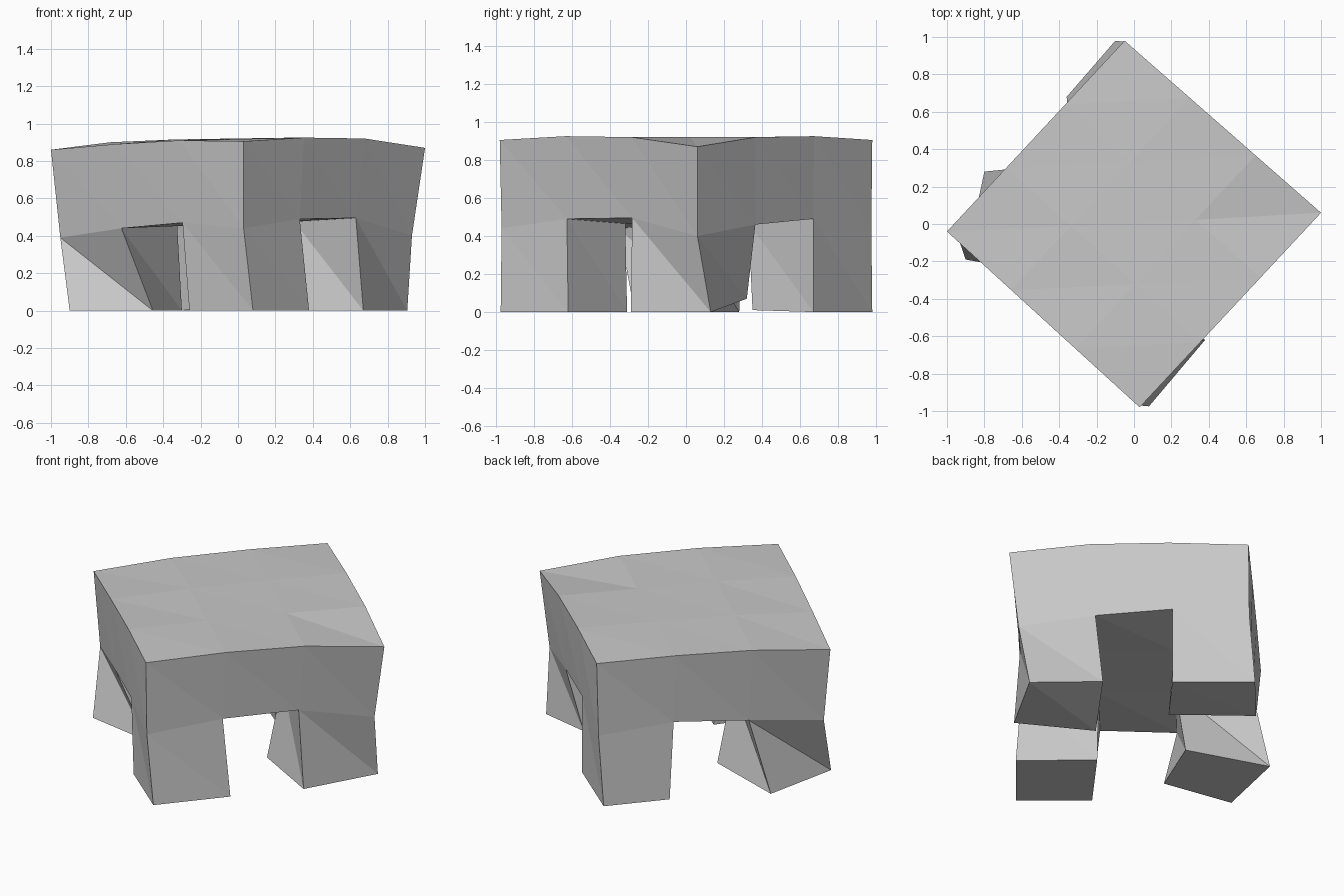
import bpy
import bmesh
from mathutils import Vector

cube = bpy.data.objects.get("Cube")
if cube:
    bpy.data.objects.remove(cube, do_unlink=True)

N = 3  # cells along each side of the slab

stone = bpy.data.materials.new("plain grey")
stone.use_nodes = True
grey = (0.58, 0.58, 0.58, 1)
stone.diffuse_color = grey
stone.node_tree.nodes["Principled BSDF"].inputs["Base Color"].default_value = grey

bm = bmesh.new()


def layer(right, front, left, back, heights):
    """Grid of vertices spread between four corners, each with its own height."""
    a, b, c, d = map(Vector, (right, front, left, back))
    grid = {}
    for i in range(N + 1):
        for j in range(N + 1):
            p = a.lerp(b, i / N).lerp(d.lerp(c, i / N), j / N)
            grid[i, j] = bm.verts.new((p.x, p.y, heights[i][j]))
    return grid


def quad(a, b, c, d):
    """Two triangles, split from a to c."""
    bm.faces.new((a, b, c))
    bm.faces.new((a, c, d))


def wall(upper, lower, ring):
    """Side faces between two levels, following a ring of grid keys."""
    for p, q in zip(ring, ring[1:] + ring[:1]):
        quad(upper[p], lower[p], lower[q], upper[q])


def cell(i, j):
    return [(i, j), (i + 1, j), (i + 1, j + 1), (i, j + 1)]


# Slab: a gently domed top and an uneven underside
top = layer((-1, -.04), (.03, -.98), (1, .06), (-.05, .98),
            [(.86, .90, .91, .905), (.89, .915, .92, .925),
             (.91, .92, .92, .92), (.905, .925, .92, .87)])
under = layer((-.95, -.045), (.03, -.97), (.93, .06), (-.06, .975),
              [(.39, .44, .48, .44), (.44, .465, .47, .49),
               (.47, .465, .475, .46), (.44, .49, .495, .40)])

# Soles of the four bent legs, keyed by grid corner
soles = {
    (0, 0): (-.90, -.19, 0), (1, 0): (-.455, -.27, 0),
    (0, 1): (-.80, .28, 0), (1, 1): (-.30, .11, 0),
    (3, 0): (.08, -.975, 0), (2, 0): (-.26, -.69, 0),
    (3, 1): (.38, -.62, 0), (2, 1): (.02, -.31, 0),
    (3, 3): (.905, .13, 0), (3, 2): (.67, -.29, 0),
    (2, 3): (.505, .32, .07), (2, 2): (.245, -.055, 0),
    (0, 3): (-.10, .98, 0), (0, 2): (-.36, .68, 0),
    (1, 3): (.27, .67, 0), (1, 2): (.03, .35, .01),
}
foot = {key: bm.verts.new(co) for key, co in soles.items()}

# Top, underside and legs
for i in range(N):
    for j in range(N):
        ring = cell(i, j)
        quad(*[top[k] for k in ring])
        if i != 1 and j != 1:
            wall(under, foot, ring)
            quad(*[foot[k] for k in ring])
        else:
            quad(*[under[k] for k in ring])

# Rim of the slab
rim = ([(i, 0) for i in range(N)] + [(N, j) for j in range(N)]
       + [(i, N) for i in range(N, 0, -1)] + [(0, j) for j in range(N, 0, -1)])
wall(top, under, rim)

bmesh.ops.recalc_face_normals(bm, faces=bm.faces)
mesh = bpy.data.meshes.new("four_legged_block")
bm.to_mesh(mesh)
bm.free()
mesh.materials.append(stone)
block = bpy.data.objects.new("four_legged_block", mesh)
bpy.context.collection.objects.link(block)
